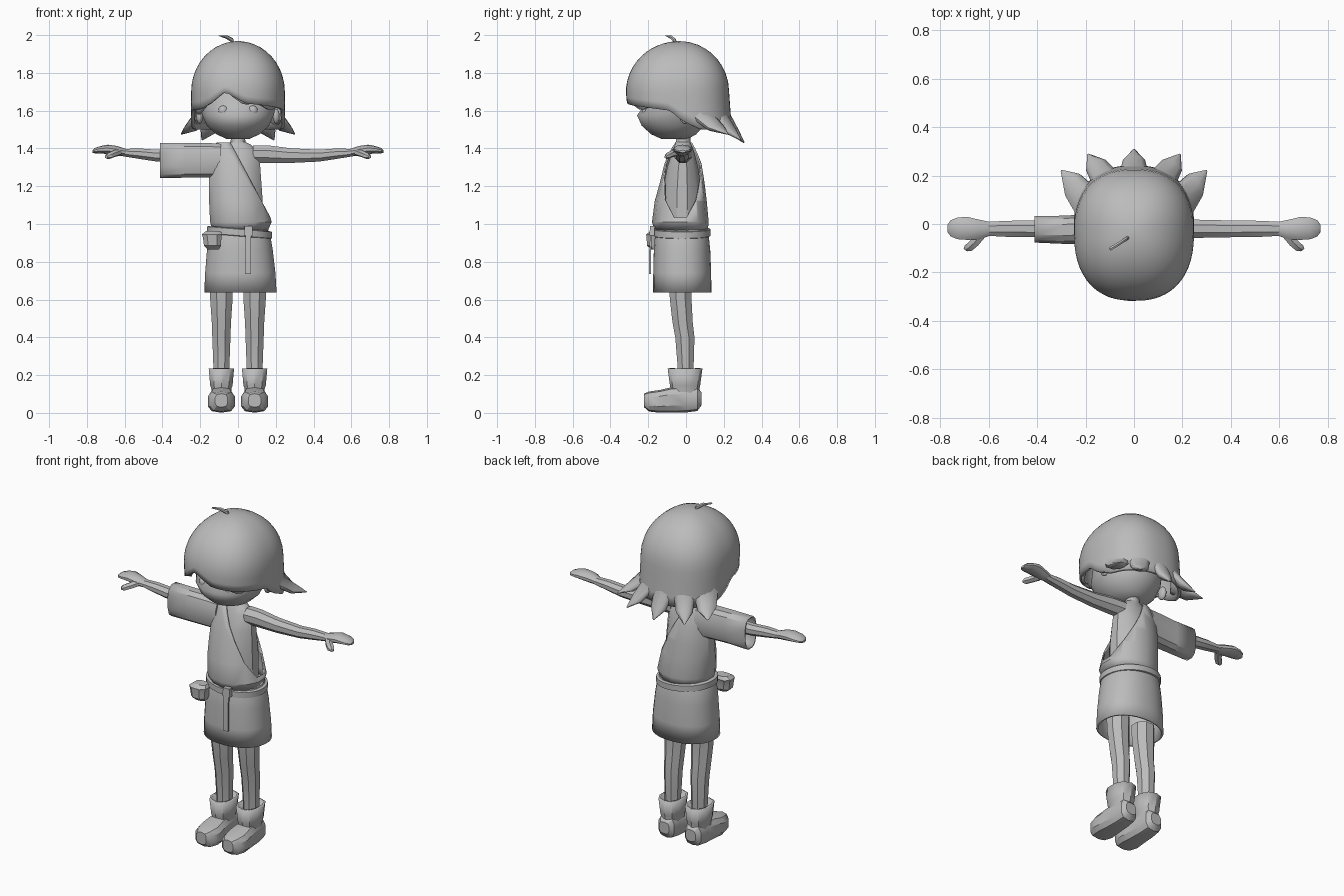
import bpy, bmesh, math
from mathutils import Vector as V

old = bpy.data.objects.get("Cube")
if old:
    bpy.data.objects.remove(old, do_unlink=True)

grey = bpy.data.materials.new("plain_grey")
grey.use_nodes = True
grey.diffuse_color = (0.5, 0.5, 0.5, 1)
grey.node_tree.nodes["Principled BSDF"].inputs["Base Color"].default_value = (0.5, 0.5, 0.5, 1)


def ring(c, u, v, n=8, p=2):
    """Superellipse of n points around c, spanned by u and v."""
    pts = []
    for i in range(n):
        a = math.tau * (i + 0.5) / n
        k, s = math.cos(a), math.sin(a)
        pts.append(V(c) + V(u) * math.copysign(abs(k) ** (2 / p), k)
                   + V(v) * math.copysign(abs(s) ** (2 / p), s))
    return pts


def skin(name, rings, caps=(True, True), closed=True, angle=30, thick=0, cut=None):
    """Joins rings of points into one shaded surface."""
    bm = bmesh.new()
    rows = [[bm.verts.new(p) for p in r] for r in rings]
    n = len(rows[0])
    for a, b in zip(rows, rows[1:]):
        for i in range(n if closed else n - 1):
            j = (i + 1) % n
            bm.faces.new((a[i], a[j], b[j], b[i]))
    for row, cap in zip((rows[0], rows[-1]), caps):
        if cap:
            bm.faces.new(row)
    bmesh.ops.recalc_face_normals(bm, faces=bm.faces)
    if cut:
        bmesh.ops.bisect_plane(bm, geom=bm.verts[:] + bm.edges[:] + bm.faces[:],
                               plane_co=cut[0], plane_no=cut[1], clear_outer=True)
    me = bpy.data.meshes.new(name)
    bm.to_mesh(me)
    bm.free()
    me.materials.append(grey)
    ob = bpy.data.objects.new(name, me)
    bpy.context.collection.objects.link(ob)
    bpy.ops.object.select_all(action="DESELECT")
    ob.select_set(True)
    bpy.context.view_layer.objects.active = ob
    bpy.ops.object.shade_smooth_by_angle(angle=math.radians(angle))
    if thick:
        m = ob.modifiers.new("thickness", "SOLIDIFY")
        m.thickness = thick
        m.offset = -1
    return ob


def stack(name, secs, n=8, p=2, **kw):
    """Upright part from (z, centre x, centre y, half x, half y)."""
    return skin(name, [ring((x, y, z), (a, 0, 0), (0, b, 0), n, p)
                       for z, x, y, a, b in secs], **kw)


def sideways(name, s, secs, n=8, p=2, **kw):
    """Part along x from (x, centre y, centre z, half y, half z)."""
    return skin(name, [ring((s * x, y, z), (0, a, 0), (0, 0, b), n, p)
                       for x, y, z, a, b in secs], **kw)


# Head, eyes and ears
stack("head", [(1.45, 0, -.06, .06, .07), (1.475, 0, -.065, .115, .12),
               (1.52, 0, -.07, .165, .165), (1.575, 0, -.07, .19, .19),
               (1.62, 0, -.06, .2, .168), (1.72, 0, -.05, .2, .17),
               (1.82, 0, -.04, .15, .14)], n=32, angle=60)


def ball(name, c, r):
    rings = []
    for i in range(9):
        t = math.pi * (i + 0.2) / 8.4
        k = math.sin(t)
        rings.append(ring((c[0], c[1], c[2] + r[2] * math.cos(t)),
                          (r[0] * k, 0, 0), (0, r[1] * k, 0), 16))
    return skin(name, rings, angle=60)


# Hair shell: radius by angle and height, with a shaped hem
def hair_point(a, z, grow=1.0):
    s, k = math.sin(a), math.cos(a)
    f = math.sqrt(max(0.0, 1 - max(0.0, (z - 1.7) / 0.25) ** 2))
    f *= grow * (1 - 0.3 * k * max(0.0, 1.7 - z))
    q = (abs(s) ** 2.4 + abs(k) ** 2.4) ** (-1 / 2.4)
    depth = 0.265 if k > 0 else 0.245
    return V((0.23 * s * q * f, -0.035 - depth * k * q * f, z))


def height(table, deg):
    for (a, z0), (b, z1) in zip(table, table[1:]):
        if a <= deg <= b:
            return z0 + (z1 - z0) * (deg - a) / (b - a)
    return table[-1][1]


def hair_shell(name, degs, table, top, grow, closed):
    rows = []
    for i in range(14):
        t = 1 - math.cos(math.pi / 2 * (i + 0.4) / 13.4)
        rows.append([hair_point(math.radians(d), top - (top - height(table, d)) * t, grow)
                     for d in degs])
    skin(name, rows, caps=(closed, False), closed=closed, angle=50, thick=0.018)


hem = [(-180, 1.5), (-115, 1.5), (-92, 1.55), (-80, 1.6), (-50, 1.61), (-35, 1.64),
       (-16, 1.7), (-8, 1.68), (10, 1.64), (50, 1.62), (80, 1.6), (92, 1.55),
       (115, 1.5), (180, 1.5)]
hair_shell("hair", range(-180, 180, 6), hem, 1.95, 1.0, True)
fringe = [(-18, 1.72), (-6, 1.67), (8, 1.63), (24, 1.64), (45, 1.6), (60, 1.63)]
hair_shell("fringe", range(-18, 64, 6), fringe, 1.87, 1.03, False)
side_fringe = [(-80, 1.6), (-62, 1.58), (-40, 1.64), (-26, 1.7)]
hair_shell("side_fringe", range(-80, -20, 6), side_fringe, 1.85, 1.02, False)

# Flared locks around the back
for name, deg, tip, w in (("side_lock", 122, (.3, .22, 1.475), .07),
                          ("rear_lock", 150, (.19, .288, 1.445), .06),
                          ("back_lock", 180, (0, .308, 1.43), .06)):
    for s, tag in ((1, "_left"), (-1, "_right")):
        if deg == 180 and s < 0:
            continue
        a = math.radians(s * deg)
        end = V((s * tip[0], tip[1], tip[2]))
        root = hair_point(a, 1.68, 0.96)
        mid = hair_point(a, 1.56, 0.97)
        low = mid.lerp(end, 0.5) - V((0, 0, 0.012))
        u = V((math.cos(a), math.sin(a), 0))
        v = V((math.sin(a), -math.cos(a), 0.8)).normalized()
        skin(name + tag, [ring(c, u * w * k, v * t, 10) for c, k, t in
                          ((root, .7, .012), (mid, 1, .03), (low, .8, .024),
                           (end, .06, .003))], angle=60)

# Stray tuft on the crown
skin("crown_tuft", [ring(c, (.004, -.007, 0), (.3 * w, .2 * w, w), 6) for c, w in
                    (((-.015, -.05, 1.935), .008), ((-.03, -.06, 1.972), .011),
                     ((-.06, -.08, 1.99), .009), ((-.1, -.104, 1.997), .002))])

# Bare body and neck
stack("body", [(1.0, .005, -.02, .13, .11), (1.15, .005, -.02, .128, .11),
               (1.3, 0, -.018, .122, .085), (1.38, 0, -.015, .115, .06),
               (1.42, 0, -.015, .07, .045), (1.435, 0, -.015, .04, .04),
               (1.5, 0, -.015, .038, .038)], n=12)

# Tunic cut diagonally under the left shoulder
stack("tunic", [(.965, .012, -.025, .15, .14), (1.01, .015, -.03, .167, .15),
                (1.12, 0, -.028, .157, .138), (1.22, -.008, -.02, .15, .118),
                (1.32, -.01, -.016, .14, .098), (1.4, -.012, -.014, .125, .064),
                (1.432, -.03, -.013, .085, .045)], n=14, caps=(False, True),
      thick=.008, cut=((-.04, 0, 1.43), (.41, 0, .22)))
sideways("wide_sleeve", -1, [(.09, -.016, 1.335, .07, .092), (.16, -.02, 1.337, .066, .094),
                             (.28, -.024, 1.337, .06, .094), (.412, -.022, 1.336, .056, .096)],
         n=12, p=2.8, caps=(True, False), thick=.008)

# Skirt, belt, belt tail and pouch
stack("skirt", [(.972, .008, -.022, .15, .135), (.95, .008, -.022, .162, .142),
                (.86, .01, -.021, .175, .15), (.74, .012, -.02, .187, .154),
                (.637, .013, -.02, .192, .155)], n=32, p=2.2, caps=(True, False),
      angle=50, thick=.012)
skin("belt", [ring((.008, -.022, z), (r + .01, 0, -.014), (0, r - .01, 0), 28, 2.1)
              for z, r in ((.935, .155), (.938, .162), (.972, .162), (.975, .155))])
stack("belt_knot", [(.94, .055, -.18, .026, .014), (.99, .055, -.178, .022, .014)], n=4, p=9)
stack("belt_tail", [(.735, .053, -.19, .017, .005), (.86, .053, -.19, .017, .005),
                    (.965, .055, -.184, .017, .005)], n=4, p=9)
stack("pouch", [(.866, -.13, -.165, .032, .022), (.885, -.135, -.168, .048, .04),
                (.93, -.137, -.168, .052, .044), (.945, -.137, -.166, .058, .048),
                (.962, -.132, -.16, .04, .03)], n=8, p=2.6)

for s, tag in ((1, "_left"), (-1, "_right")):
    ball("eye" + tag, (s * .078, -.212, 1.6), (.027, .022, .027))
    ball("ear" + tag, (s * .203, -.005, 1.57), (.018, .03, .04))

    # Arm, hand and thumb
    sideways("arm" + tag, s, [(.08, -.015, 1.37, .05, .05), (.16, -.018, 1.37, .046, .05),
                              (.28, -.02, 1.362, .04, .042), (.43, -.02, 1.362, .037, .034),
                              (.52, -.02, 1.372, .036, .03), (.61, -.02, 1.378, .031, .021)])
    sideways("hand" + tag, s, [(.595, -.02, 1.378, .03, .02), (.64, -.023, 1.387, .043, .026),
                               (.69, -.018, 1.395, .05, .025), (.73, -.018, 1.393, .047, .019),
                               (.758, -.018, 1.388, .035, .014),
                               (.771, -.018, 1.384, .016, .007)], n=10)
    skin("thumb" + tag, [ring((s * x, y, z), (s * r, r * .7, 0), (0, 0, r), 6)
                         for x, y, z, r in ((.635, -.045, 1.38, .02), (.66, -.078, 1.37, .018),
                                            (.685, -.1, 1.36, .017), (.697, -.108, 1.355, .008))])

    # Leg
    x = s * .088
    stack("leg" + tag, [(.7, x, -.03, .066, .066), (.6, x, -.028, .064, .062),
                        (.48, x, -.018, .055, .058), (.4, x, -.006, .052, .055),
                        (.25, x, -.002, .046, .046), (.14, x, -.002, .045, .045)])

    # Boot shaft with an open cuff, then the foot
    stack("boot_shaft" + tag, [(.06, x, -.005, .056, .078), (.13, x, -.005, .056, .077),
                               (.145, x, -.005, .062, .08), (.235, x, -.005, .07, .092)],
          n=10, p=2.3, caps=(True, False), thick=.012)
    skin("boot_foot" + tag,
         [ring((x, y, z), (a, 0, 0), (0, 0, b), 10, 2.9) for y, z, a, b in
          ((.082, .075, .034, .035), (.06, .072, .054, .062), (0, .072, .06, .07),
           (-.08, .068, .066, .067), (-.14, .061, .074, .06), (-.195, .06, .06, .053),
           (-.222, .066, .034, .036))])
